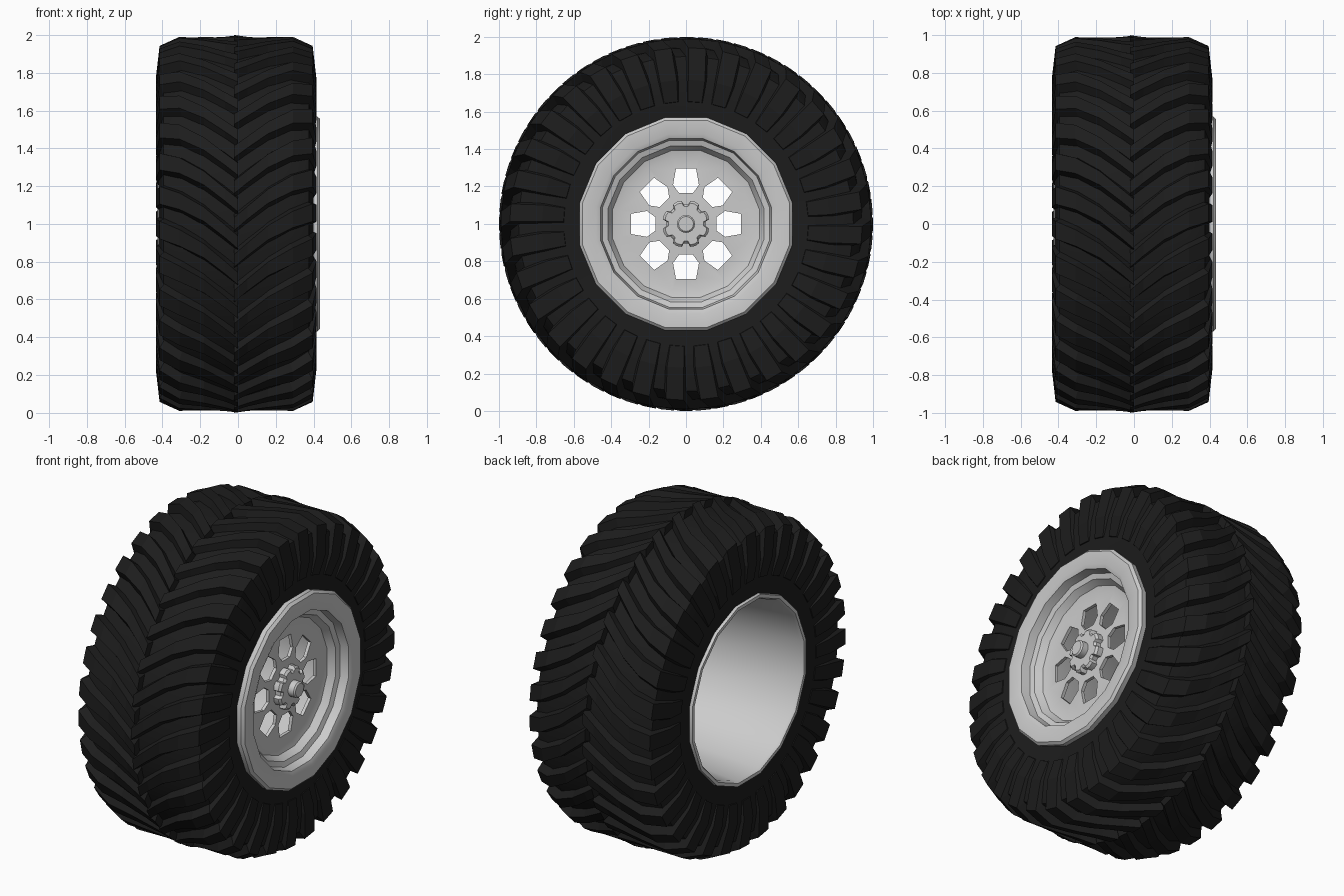
import bpy, bmesh
from math import sin, cos, pi, tau
from mathutils import Vector

if "Cube" in bpy.data.objects:
    bpy.data.objects.remove(bpy.data.objects["Cube"])

LUGS = 32
TIRE_X = -0.01      # tyre mid-plane


def mat(name, c):
    m = bpy.data.materials.new(name)
    m.diffuse_color = (*c, 1)
    m.use_nodes = True
    m.node_tree.nodes["Principled BSDF"].inputs["Base Color"].default_value = m.diffuse_color
    return m


def polar(x, r, a):
    # axle runs along x at z = 1; a = 0 is the top, growing towards +y
    return Vector((x, r * sin(a), 1 + r * cos(a)))


def finish(name, bm, material=None, smooth=None):
    bmesh.ops.recalc_face_normals(bm, faces=bm.faces)
    me = bpy.data.meshes.new(name)
    bm.to_mesh(me)
    bm.free()
    ob = bpy.data.objects.new(name, me)
    bpy.context.collection.objects.link(ob)
    if material:
        me.materials.append(material)
    if smooth:
        bpy.ops.object.select_all(action='DESELECT')
        ob.select_set(True)
        bpy.context.view_layer.objects.active = ob
        bpy.ops.object.shade_smooth_by_angle(angle=smooth)
    return ob


def revolve(bm, profile, segs, phase=0.0):
    # closed (x, r) profile spun around the axle
    rings = [[bm.verts.new(polar(x, r, phase + tau * i / segs)) for x, r in profile]
             for i in range(segs)]
    n = len(profile)
    for i in range(segs):
        a, b = rings[i], rings[(i + 1) % segs]
        for j in range(n):
            k = (j + 1) % n
            bm.faces.new((a[j], a[k], b[k], b[j]))


def prism(bm, outline, x0, x1, inset=0.0):
    # (r, angle) outline extruded along the axle, optional chamfer at the front
    levels = [(x0, 0), (x1 - inset, 0), (x1, inset)] if inset else [(x0, 0), (x1, 0)]
    loops = [[bm.verts.new(polar(x, r - d, a)) for r, a in outline] for x, d in levels]
    n = len(outline)
    for lo, hi in zip(loops, loops[1:]):
        for j in range(n):
            bm.faces.new((lo[j], lo[(j + 1) % n], hi[(j + 1) % n], hi[j]))
    bm.faces.new(loops[0])
    bm.faces.new(loops[-1])


rubber = mat("rubber", (0.012, 0.012, 0.012))

# tyre carcass
half = [(0.0, 0.955), (0.29, 0.94), (0.385, 0.895), (0.41, 0.77), (0.405, 0.65), (0.395, 0.53)]
profile = [(TIRE_X + x, r) for x, r in half] + [(TIRE_X - x, r) for x, r in reversed(half[1:])]
bm = bmesh.new()
revolve(bm, profile, 64)
finish("tyre_carcass", bm, rubber, 0.6)

# chevron lugs: base x, base r, top x, top r, sweep, half angle base, half angle top
stations = [
    (-0.01, 0.94, -0.01, 1.000, 0.00, 0.060, 0.034),
    (0.06, 0.94, 0.06, 0.990, 0.06, 0.060, 0.034),
    (0.17, 0.93, 0.17, 0.988, 0.15, 0.064, 0.038),
    (0.28, 0.92, 0.30, 0.990, 0.22, 0.068, 0.044),
    (0.37, 0.88, 0.405, 0.942, 0.26, 0.072, 0.050),
    (0.40, 0.77, 0.425, 0.770, 0.27, 0.076, 0.058),
    (0.395, 0.65, 0.410, 0.655, 0.27, 0.070, 0.056),
]
bm = bmesh.new()
for side in (1, -1):
    for i in range(LUGS):
        a0 = tau * (i + (0.5 if side < 0 else 0)) / LUGS
        loops = []
        for bx, br, tx, tr, s, wb, wt in stations:
            pts = [(bx, br, -wb), (tx, tr, -wt), (tx, tr, wt), (bx, br, wb)]
            loops.append([bm.verts.new(polar(TIRE_X + side * x, r, a0 + s + w)) for x, r, w in pts])
        for p, q in zip(loops, loops[1:]):
            for j in range(4):
                bm.faces.new((p[j], p[(j + 1) % 4], q[(j + 1) % 4], q[j]))
        bm.faces.new(loops[0])
        bm.faces.new(loops[-1])
finish("tread_lugs", bm, rubber)

# rim: front lip, dished disc and open barrel
rim_profile = [
    (0.385, 0.575), (0.42, 0.58), (0.435, 0.565), (0.435, 0.49), (0.425, 0.465),
    (0.375, 0.455), (0.365, 0.425), (0.325, 0.40), (0.315, 0.36), (0.33, 0.04),
    (0.31, 0.04), (0.295, 0.37), (0.28, 0.47), (-0.41, 0.525), (-0.425, 0.535),
    (-0.425, 0.555), (-0.38, 0.56),
]
bm = bmesh.new()
revolve(bm, rim_profile, 16, pi / 16)
rim = finish("rim", bm)

# eight window cut-outs
bm = bmesh.new()
window = [(0.30, -0.18), (0.30, 0.18), (0.22, 0.32), (0.168, 0.22), (0.168, -0.22), (0.22, -0.32)]
for i in range(8):
    prism(bm, [(r, a + tau * i / 8) for r, a in window], 0.2, 0.42)
cutter = finish("window_cutter", bm)
cutter.hide_render = True
mod = rim.modifiers.new("windows", 'BOOLEAN')
mod.operation = 'DIFFERENCE'
mod.solver = 'EXACT'
mod.object = cutter
bpy.context.view_layer.objects.active = rim
rim.select_set(True)
bpy.ops.object.modifier_apply(modifier=mod.name)
bpy.data.objects.remove(cutter)
bpy.ops.object.select_all(action='DESELECT')
rim.select_set(True)
bpy.context.view_layer.objects.active = rim
bpy.ops.object.shade_smooth_by_angle(angle=0.6)

# hub with eight knobs
bm = bmesh.new()
hub = []
for i in range(8):
    c = tau * (i + 0.5) / 8
    hub += [(0.105, c - 0.28), (0.125, c - 0.2), (0.128, c + 0.0), (0.125, c + 0.2), (0.105, c + 0.28)]
prism(bm, hub, 0.31, 0.37, 0.012)
finish("hub", bm, None, 0.6)

# centre cap
bm = bmesh.new()
prism(bm, [(0.048, tau * i / 16) for i in range(16)], 0.36, 0.415, 0.008)
finish("hub_cap", bm, None, 0.6)
